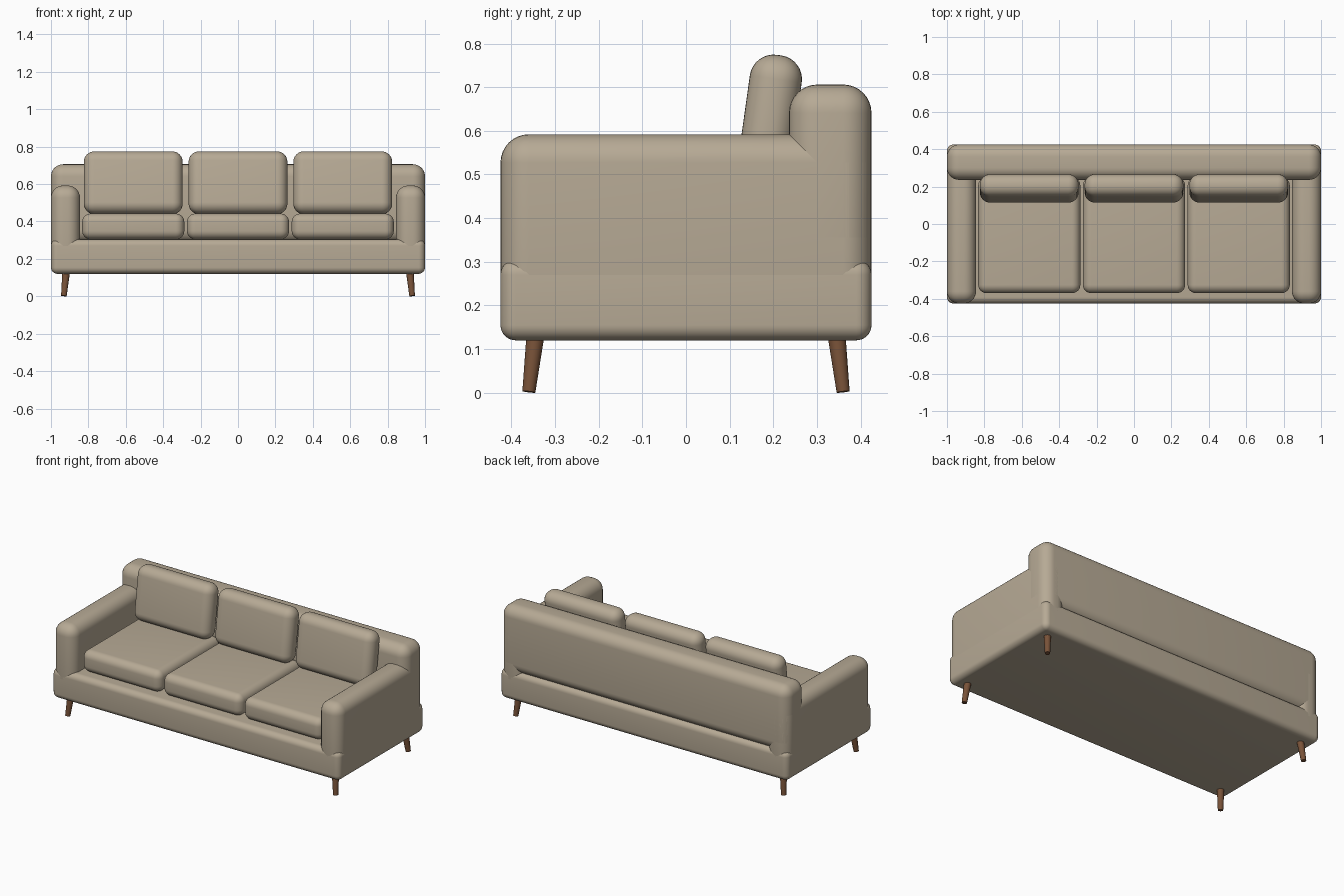
import bpy, math
from mathutils import Vector

if "Cube" in bpy.data.objects:
    bpy.data.objects.remove(bpy.data.objects["Cube"])


def material(name, color):
    m = bpy.data.materials.new(name)
    m.diffuse_color = (*color, 1)
    m.use_nodes = True
    m.node_tree.nodes["Principled BSDF"].inputs["Base Color"].default_value = m.diffuse_color
    return m


fabric = material("beige_fabric", (0.47, 0.40, 0.30))
wood = material("brown_wood", (0.19, 0.085, 0.04))


def finish(ob, name, mat):
    ob.name = name
    ob.data.materials.append(mat)
    bpy.ops.object.shade_smooth_by_angle(angle=math.radians(35))


def padded_box(name, lo, hi, radius, tilt=0.0):
    """Rounded upholstery block spanning lo..hi, tilted about x."""
    lo, hi = Vector(lo), Vector(hi)
    bpy.ops.mesh.primitive_cube_add(size=1, location=(lo + hi) / 2)
    ob = bpy.context.object
    ob.scale = hi - lo
    bpy.ops.object.transform_apply(location=False, rotation=False, scale=True)
    bev = ob.modifiers.new("rounding", 'BEVEL')
    bev.width = radius
    bev.segments = 8
    bpy.ops.object.modifier_apply(modifier=bev.name)
    ob.rotation_euler.x = tilt
    finish(ob, name, fabric)
    return ob


def leg(name, top, foot, r_top, r_foot):
    """Tapered round leg between two points."""
    top, foot = Vector(top), Vector(foot)
    axis = top - foot
    bpy.ops.mesh.primitive_cone_add(vertices=24, radius1=r_foot, radius2=r_top,
                                    depth=axis.length, location=(top + foot) / 2)
    ob = bpy.context.object
    ob.rotation_euler = axis.to_track_quat('Z', 'Y').to_euler()
    finish(ob, name, wood)


# Base and backrest
padded_box("base", (-1, -0.425, 0.12), (1, 0.425, 0.305), 0.035)
padded_box("backrest", (-1, 0.236, 0.29), (1, 0.425, 0.706), 0.065)

# Arms and splayed legs, mirrored left and right
for side, s in (("left", -1), ("right", 1)):
    x0, x1 = sorted((s * 0.845, s * 1.0))
    padded_box(side + "_arm", (x0, -0.425, 0.19), (x1, 0.425, 0.592), 0.065)
    for end, e in (("front", -1), ("back", 1)):
        leg(f"{end}_{side}_leg", (s * 0.918, e * 0.344, 0.14),
            (s * 0.931, e * 0.36, 0.002), 0.021, 0.015)

# Three seat cushions and three leaning back cushions
for i, place in enumerate(("left", "middle", "right")):
    x = (i - 1) * 0.56
    padded_box(place + "_seat_cushion", (x - 0.273, -0.37, 0.305),
               (x + 0.273, 0.25, 0.442), 0.045)
    padded_box(place + "_back_cushion", (x - 0.264, 0.13, 0.439),
               (x + 0.264, 0.25, 0.775), 0.055, math.radians(-8))
